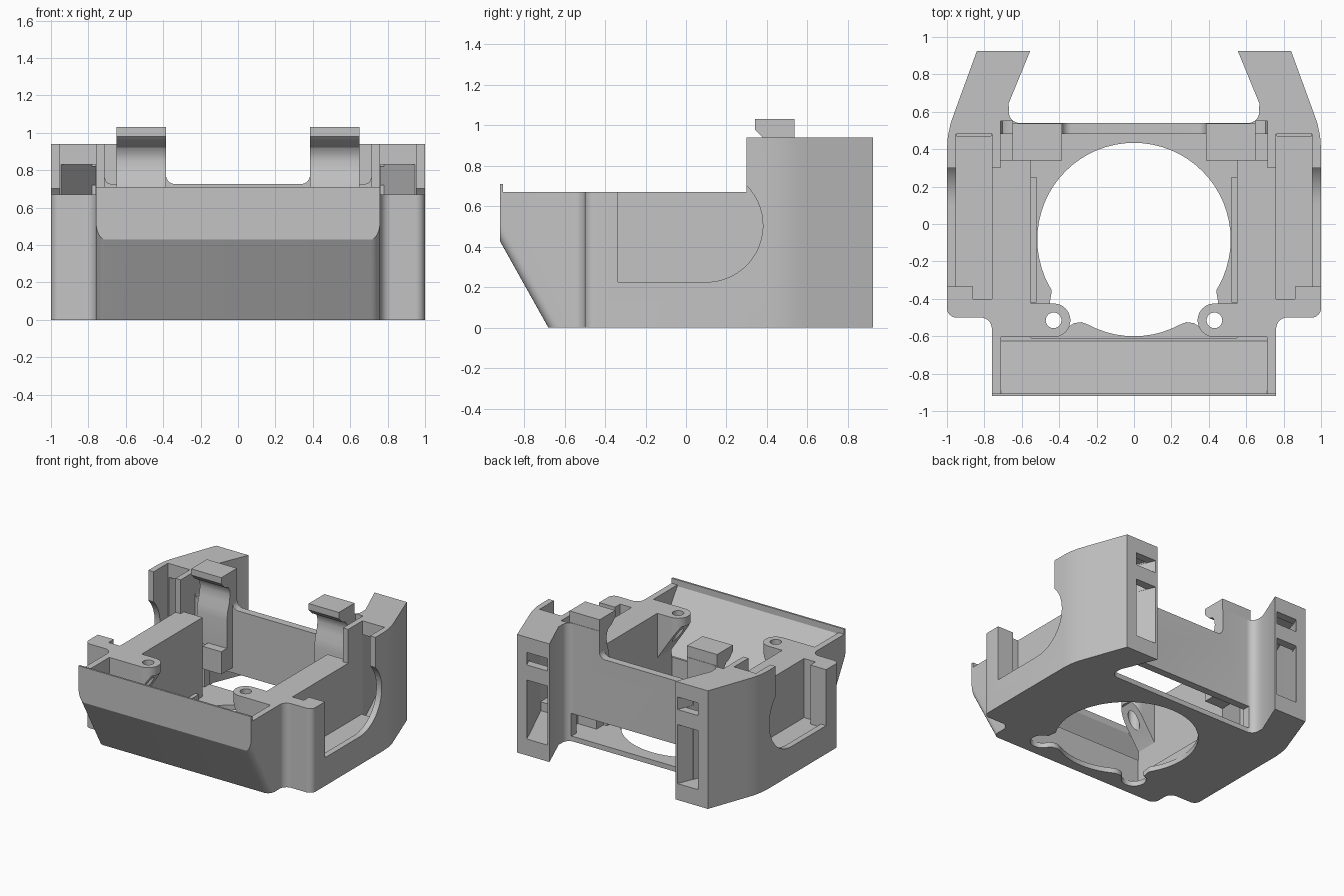
import bpy, bmesh, math

if "Cube" in bpy.data.objects:
    bpy.data.objects.remove(bpy.data.objects["Cube"], do_unlink=True)

grey = bpy.data.materials.new("plain_grey")
grey.use_nodes = True
grey.diffuse_color = (0.55, 0.55, 0.55, 1)
grey.node_tree.nodes["Principled BSDF"].inputs["Base Color"].default_value = (0.55, 0.55, 0.55, 1)


def prism(name, pts, lo, hi, axis="z", side=1):
    """Extrude a 2D profile along an axis; side=-1 mirrors in x."""
    place = {"z": lambda u, v, w: (side * u, v, w),
             "x": lambda u, v, w: (side * w, u, v),
             "y": lambda u, v, w: (side * u, w, v)}[axis]
    bm = bmesh.new()
    low = [bm.verts.new(place(u, v, lo)) for u, v in pts]
    high = [bm.verts.new(place(u, v, hi)) for u, v in pts]
    bm.faces.new(low)
    bm.faces.new(high)
    n = len(pts)
    for i in range(n):
        j = (i + 1) % n
        bm.faces.new((low[i], low[j], high[j], high[i]))
    bmesh.ops.recalc_face_normals(bm, faces=bm.faces)
    mesh = bpy.data.meshes.new(name)
    bm.to_mesh(mesh)
    bm.free()
    mesh.materials.append(grey)
    ob = bpy.data.objects.new(name, mesh)
    bpy.context.collection.objects.link(ob)
    return ob


def rect(u0, u1, v0, v1):
    return [(u0, v0), (u1, v0), (u1, v1), (u0, v1)]


def arc(cu, cv, r, a0, a1, n=8):
    angles = [math.radians(a0 + (a1 - a0) * i / n) for i in range(n + 1)]
    return [(cu + r * math.cos(a), cv + r * math.sin(a)) for a in angles]


def circle(cu, cv, r, n=32):
    return arc(cu, cv, r, 0, 360, n)[:-1]


def activate(ob):
    bpy.ops.object.select_all(action="DESELECT")
    ob.select_set(True)
    bpy.context.view_layer.objects.active = ob


def cut(ob, pts, lo, hi, axis="z", side=1):
    """Subtract an extruded profile."""
    tool = prism("cutter", pts, lo, hi, axis, side)
    tool.hide_render = True
    mod = ob.modifiers.new("cut", "BOOLEAN")
    mod.operation = "DIFFERENCE"
    mod.solver = "EXACT"
    mod.object = tool
    activate(ob)
    bpy.ops.object.modifier_apply(modifier=mod.name)
    bpy.data.objects.remove(tool, do_unlink=True)


def round_slope_edges(ob, radius):
    """Round the two sloping edges at the front corners."""
    bm = bmesh.new()
    bm.from_mesh(ob.data)
    edges = []
    for e in bm.edges:
        a, b = e.verts[0].co, e.verts[1].co
        on_side = all(abs(abs(p.x) - 0.76) < 0.005 for p in (a, b)) and a.x * b.x > 0
        if on_side and abs(a.y - b.y) > 0.2 and abs(a.z - b.z) > 0.2:
            edges.append(e)
    bmesh.ops.bevel(bm, geom=edges, offset=radius, segments=6, profile=0.5, affect="EDGES")
    bm.to_mesh(ob.data)
    bm.free()


def smooth(ob):
    activate(ob)
    bpy.ops.object.shade_smooth_by_angle(angle=math.radians(28))


# Housing outline, one half from front to back, then mirrored
half = [(0.76, -0.92)]
half += arc(0.82, -0.56, 0.06, 180, 90)
half += arc(0.95, -0.45, 0.05, -90, 0)
half += [(1, 0.4), (0.995, 0.47), (0.98, 0.54), (0.955, 0.61), (0.84, 0.925),
         (0.555, 0.925), (0.67, 0.645)]
half += arc(0.61, 0.6, 0.06, 10, -90)
outline = half + [(-x, y) for x, y in reversed(half)]
body = prism("housing", outline, 0, 0.94)

# Sloped front with rounded side edges
cut(body, [(-0.921, 0.43), (-0.68, -0.001), (-0.68, -0.1), (-1.1, -0.1), (-1.1, 0.43)],
    -1.1, 1.1, "x")
round_slope_edges(body, 0.05)

# Lower the front and open the interior
cut(body, rect(-1.1, 1.1, -1, 0.3), 0.67, 1.1)
cut(body, rect(-0.55, 0.55, -0.61, 0.48), 0.04, 1.1)
cut(body, rect(-0.715, 0.715, 0.34, 0.48), 0.04, 1.1)
cut(body, rect(-0.715, 0.715, 0.2, 0.48), 0.67, 1.1)

# Sloped tray behind the front wall
cut(body, [(-0.905, 0.8), (-0.905, 0.66), (-0.625, 0.25), (-0.605, 0.25), (-0.605, 0.8)],
    -0.71, 0.71, "x")

# Back wall top with rounded corners, and the opening below it
wall_top = [(0.385, 1.1), (-0.385, 1.1)] + arc(-0.335, 0.775, 0.05, 180, 270)
wall_top += arc(0.335, 0.775, 0.05, 270, 360)
cut(body, wall_top, 0.4, 0.66, "y")
cut(body, rect(-0.63, 0.63, 0.45, 0.7), 0.04, 0.22)

# Round opening in the floor
cut(body, circle(0, -0.083, 0.517, 64), -0.1, 0.1)

slot = [(0.76, -0.4), (0.86, -0.4), (0.86, -0.335), (0.953, -0.335), (0.953, 0.48), (0.76, 0.48)]
side_opening = [(-0.335, 1.1), (-0.335, 0.225)] + arc(0.1, 0.505, 0.28, -90, 45.5, 20)
side_opening += [(0.296, 1.1)]
clip_gap = [(0.65, 1.1), (0.65, 0.725), (0.68, 0.725), (0.703, 0.735), (0.715, 0.765), (0.715, 1.1)]
tunnel = [(0.6, 0.86), (0.78, 0.86), (0.95, 0.47), (0.765, 0.47)]
window = [(0.541, 1), (0.724, 1), (0.806, 0.8), (0.623, 0.8)]
floor_notch = [(0.3, -0.3), (0.475, -0.27), (0.45, -0.32), (0.44, -0.36), (0.45, -0.42),
               (0.43, -0.5), (0.37, -0.58), (0.35, -0.55), (0.32, -0.53), (0.28, -0.525),
               (0.24, -0.54), (0.2, -0.555)]
for s in (1, -1):
    cut(body, slot, 0.2, 1.1, "z", s)
    cut(body, side_opening, 0.94, 1.1, "x", s)
    cut(body, clip_gap, 0.4, 0.55, "y", s)
    cut(body, tunnel, 0.13, 0.83, "z", s)
    cut(body, window, 0.13, 0.6, "z", s)
    cut(body, window, 0.72, 0.82, "z", s)
    cut(body, circle(0.43, -0.515, 0.09), -0.1, 0.1, "z", s)
    cut(body, floor_notch, -0.1, 0.1, "z", s)
smooth(body)

# Thin lip along the front edge
prism("front_lip", rect(-0.76, 0.76, -0.92, -0.905), 0.655, 0.71)

lug_outline = [(0.57, -0.605)] + arc(0.43, -0.515, 0.09, -90, -270, 16) + [(0.57, -0.425)]
clip_profile = [(0.34, 1.03), (0.34, 0.98), (0.385, 0.935), (0.425, 0.92), (0.445, 0.89),
                (0.45, 0.85), (0.44, 0.79), (0.42, 0.73), (0.41, 0.66), (0.41, 0.42),
                (0.485, 0.42), (0.485, 0.74), (0.537, 0.76), (0.537, 1.03)]
for s, side in ((1, "left"), (-1, "right")):
    # Screw lug with a tapered underside
    lug = prism("screw_lug_" + side, lug_outline, 0.25, 0.67, "z", s)
    cut(lug, [(0.2, 0.6), (0.36, 0.6), (0.56, 0.3), (0.6, 0.2), (0.2, 0.2)], -0.7, -0.3, "y", s)
    cut(lug, circle(0.43, -0.515, 0.042, 24), 0.1, 0.8, "z", s)
    smooth(lug)
    # Snap clip and its support block
    clip = prism("snap_clip_" + side, clip_profile, 0.385, 0.65, "x", s)
    smooth(clip)
    prism("clip_block_" + side, rect(0.385, 0.55, 0.34, 0.485), 0.26, 0.44, "z", s)
    # Low ledge along the inner wall
    prism("inner_ledge_" + side, rect(0.52, 0.56, -0.42, 0.25), 0.035, 0.1, "z", s)
